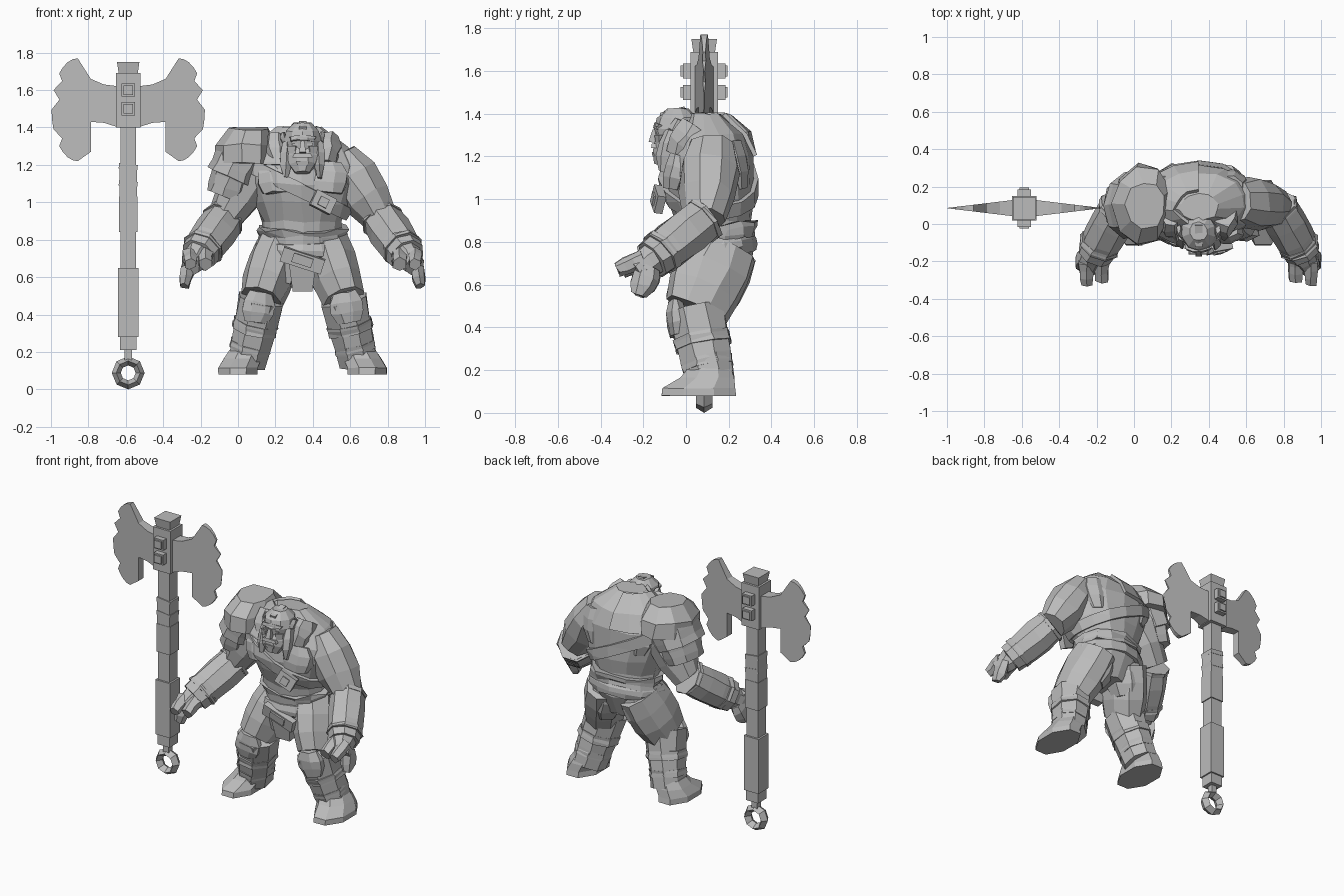
import bpy, bmesh, math, random
from mathutils import Vector, Matrix, Euler

random.seed(4)
if "Cube" in bpy.data.objects:
    bpy.data.objects.remove(bpy.data.objects["Cube"], do_unlink=True)

BODY = Vector((0.345, 0, 0))
AXE = Vector((-0.587, 0.085, 0))

grey = 0.5
stone = bpy.data.materials.new("stone_grey")
stone.use_nodes = True
stone.diffuse_color = (grey, grey, grey, 1)
stone.node_tree.nodes["Principled BSDF"].inputs["Base Color"].default_value = stone.diffuse_color


def finish(name, bm, origin):
    bmesh.ops.recalc_face_normals(bm, faces=bm.faces)
    mesh = bpy.data.meshes.new(name)
    bm.to_mesh(mesh)
    bm.free()
    mesh.materials.append(stone)
    obj = bpy.data.objects.new(name, mesh)
    obj.location = origin
    bpy.context.collection.objects.link(obj)
    return obj


def tube(name, path, radii, sides=8, side=1, flat=False, rough=0.004):
    """Loft faceted elliptical rings along a path; side -1 mirrors it, flat keeps rings level."""
    bm = bmesh.new()
    path = [Vector((side * x, y, z)) for x, y, z in path]
    loops = []
    for i, (centre, (wide, thick)) in enumerate(zip(path, radii)):
        following = path[min(i + 1, len(path) - 1)]
        previous = path[max(i - 1, 0)]
        along = Vector((0, 0, -1)) if flat else (following - previous).normalized()
        across = Vector((1, 0, 0))
        across = (across - along * across.dot(along)).normalized()
        deep = along.cross(across)
        loop = []
        for k in range(sides):
            turn = math.tau * (k + 0.5) / sides
            grow = 1 / math.cos(math.pi / sides)
            offset = across * wide * math.cos(turn) + deep * thick * math.sin(turn)
            chip = Vector([random.uniform(-rough, rough) for axis in centre])
            loop.append(bm.verts.new(centre + offset * grow + chip))
        loops.append(loop)
    for low, high in zip(loops, loops[1:]):
        for k in range(sides):
            bm.faces.new((low[k - 1], low[k], high[k], high[k - 1]))
    bm.faces.new(loops[0])
    bm.faces.new(loops[-1])
    return finish(name, bm, BODY)


def limb(name, start, end, first, last, deep=1, swell=0, side=1, sides=8, rough=0.005):
    """Straight part that tapers from one radius to another and swells in the middle."""
    start, end = Vector(start), Vector(end)
    path, radii = [], []
    for t in (0, 1 / 3, 2 / 3, 1):
        radius = first + (last - first) * t + swell * math.sin(math.pi * t)
        path.append(start.lerp(end, t))
        radii.append((radius, radius * deep))
    return tube(name, path, radii, sides, side, rough=rough)


def band(name, start, end, low, high, radius, deep, side):
    """Short collar around a stretch of a limb."""
    return limb(name, start.lerp(end, low), start.lerp(end, high), radius, radius, deep, side=side)


def box(name, centre, size, turn=(0, 0, 0), taper=1, origin=BODY):
    """Block whose lower end can be narrowed; turn is in degrees."""
    bm = bmesh.new()
    bmesh.ops.create_cube(bm, size=1)
    for v in bm.verts:
        if v.co.z < 0:
            v.co.x *= taper
            v.co.y *= taper
        v.co = Vector(a * b for a, b in zip(v.co, size))
    rotation = Euler([math.radians(angle) for angle in turn]).to_matrix().to_4x4()
    bm.transform(Matrix.Translation(centre) @ rotation)
    return finish(name, bm, origin)


def shell(name, source, cuts, thickness):
    """Layer worn on a part: its surface trimmed by planes and pushed outwards."""
    bm = bmesh.new()
    bm.from_mesh(source.data)
    for point, normal in cuts:
        bmesh.ops.bisect_plane(bm, geom=bm.verts[:] + bm.edges[:] + bm.faces[:],
                               plane_co=point, plane_no=normal, clear_outer=True)
    obj = finish(name, bm, BODY)
    modifier = obj.modifiers.new("thickness", "SOLIDIFY")
    modifier.thickness = thickness
    modifier.offset = 1


# Torso, from the groin up to the hunched shoulders
heights = (0.6, 0.75, 0.9, 1, 1.1, 1.2, 1.3, 1.4)
depths = (0.13, 0.14, 0.13, 0.11, 0.1, 0.11, 0.12, 0.09)
girths = ((0.1, 0.12), (0.21, 0.17), (0.21, 0.17), (0.26, 0.2),
          (0.3, 0.21), (0.31, 0.2), (0.24, 0.15), (0.1, 0.07))
torso = tube("torso", [(0, y, z) for y, z in zip(depths, heights)], girths,
             sides=14, flat=True, rough=0.008)

# Chest strap and shoulder hide
slope = Vector((1, 0, 2)).normalized()
middle = Vector((0, 0, 1.06))
half = slope * 0.035
shell("chest_strap", torso, [(middle + half, slope), (middle - half, -slope)], 0.022)
shell("shoulder_hide", torso, [((0, 0, 0), (1, 0, 0)), ((0, 0, 1.2), (0, 0, -1)),
                               ((0, 0, 1.39), (0, 0, 1))], 0.02)
tilt = (-8, 27, 10)
box("strap_buckle", (0.11, -0.13, 1), (0.12, 0.04, 0.09), tilt)
box("strap_pin", (0.11, -0.145, 1), (0.05, 0.03, 0.05), tilt)

# Waist, belt and loincloth
limb("waist_wrap", (0, 0.15, 0.8), (0, 0.14, 0.87), 0.23, 0.24, deep=0.78, sides=14, rough=0.012)
limb("belt", (0, 0.15, 0.72), (0, 0.13, 0.81), 0.23, 0.23, deep=0.77, swell=0.02, sides=14)
tilt = (10, 18, 0)
box("belt_buckle", (0, -0.05, 0.69), (0.23, 0.04, 0.08), tilt)
box("belt_buckle_plate", (0, -0.07, 0.69), (0.11, 0.02, 0.05), tilt)
box("loincloth", (0, 0, 0.61), (0.15, 0.07, 0.17), (8, 0, 0), taper=0.7)
box("loincloth_flap", (-0.07, 0, 0.64), (0.08, 0.06, 0.14), tilt, taper=0.7)

# Head and face
tube("head", [(0, -0.04, z) for z in (1.2, 1.26, 1.33, 1.38, 1.425)],
     [(r, r * 1.05) for r in (0.07, 0.09, 0.097, 0.085, 0.045)], sides=10, flat=True)
limb("neck", (0, 0.08, 1.16), (0, 0.03, 1.34), 0.13, 0.09)
limb("beard", (0, -0.08, 1.28), (0, -0.12, 1.16), 0.08, 0.04, deep=0.7, swell=0.02)
limb("brow", (0, -0.12, 1.35), (0, -0.13, 1.325), 0.07, 0.06, deep=0.4)
box("nose", (0, -0.15, 1.295), (0.035, 0.04, 0.06), (170, 0, 0), taper=0.6)
box("moustache", (0, -0.145, 1.25), (0.09, 0.03, 0.02), taper=1.2)
box("lower_lip", (0, -0.145, 1.21), (0.07, 0.03, 0.02), taper=0.8)
box("hair_crest", (0, -0.06, 1.4), (0.04, 0.12, 0.04), (15, 0, 0))

# Joints of the left side; the right side mirrors them
shoulder = Vector((0.2, 0.12, 1.25))
elbow = Vector((0.42, 0.09, 0.91))
wrist = Vector((0.56, -0.16, 0.715))
knuckles = Vector((0.6, -0.24, 0.66))
hip = Vector((0.12, 0.17, 0.77))
knee = Vector((0.22, 0.045, 0.48))
ankle = Vector((0.3, 0.12, 0.14))

for s, label in ((1, "left_"), (-1, "right_")):
    # Side features of the head and trunk
    box(label + "eye", (s * 0.04, -0.13, 1.31), (0.03, 0.02, 0.01))
    box(label + "cheek", (s * 0.05, -0.115, 1.28), (0.05, 0.05, 0.04), (0, 0, s * 25), taper=0.8)
    limb(label + "ear", (0.09, -0.05, 1.3), (0.105, -0.03, 1.37), 0.01, 0.01, 2, 0.006, s, 6)
    limb(label + "sideburn", (0.085, -0.06, 1.32), (0.09, -0.11, 1.13), 0.02, 0.01, 1.5, 0.015, s, 6)
    limb(label + "collar_fur", (0.14, 0.06, 1.33), (0.13, -0.04, 1.2), 0.06, 0.04, 1.3, 0.015, s, 7, 0.01)
    limb(label + "chest_muscle", (0.13, -0.03, 1.21), (0.12, -0.06, 1.05), 0.08, 0.09, 0.5, 0.03, s)
    limb(label + "shoulder_blade", (0.15, 0.2, 1.27), (0.14, 0.24, 1.05), 0.09, 0.07, 0.6, 0.03, s)

    # Arm and bracer
    limb(label + "upper_arm", shoulder, elbow, 0.1, 0.09, 1.05, 0.03, s, 9, 0.01)
    limb(label + "bracer", elbow, wrist, 0.1, 0.09, swell=0.01, side=s)
    band(label + "bracer_elbow_rim", elbow, wrist, 0, 0.08, 0.107, 1, s)
    band(label + "bracer_wrist_rim", elbow, wrist, 0.75, 0.85, 0.104, 1, s)

    # Hand with a thumb, a pointing finger and a curled group of fingers
    limb(label + "palm", wrist, knuckles, 0.07, 0.05, 1.1, side=s)
    limb(label + "index_finger", (0.6, -0.2, 0.72), (0.6, -0.32, 0.67), 0.04, 0.03, side=s, sides=6)
    limb(label + "lower_fingers", (0.61, -0.17, 0.68), (0.63, -0.22, 0.55), 0.03, 0.02, 1.6, 0.01, s, 6)
    limb(label + "thumb", (0.52, -0.17, 0.73), (0.52, -0.3, 0.67), 0.04, 0.035, side=s, sides=6)

    # Leg and boot
    limb(label + "thigh", hip, knee, 0.12, 0.11, 1.3, 0.015, s, 9)
    limb(label + "buttock", (0.11, 0.18, 0.76), (0.16, 0.15, 0.55), 0.1, 0.09, 1, 0.03, s)
    limb(label + "boot", knee, ankle, 0.12, 0.1, 1.1, side=s)
    band(label + "boot_band", knee, ankle, 0.35, 0.5, 0.118, 1.1, s)
    band(label + "ankle_band", knee, ankle, 0.68, 0.8, 0.108, 1.1, s)
    limb(label + "knee_guard", (0.22, -0.05, 0.52), (0.25, -0.04, 0.36), 0.06, 0.06, 0.5, 0.03, s)

    # Foot, flat underneath with a rounded instep
    tube(label + "foot", [(0.345, 0.06, 0.08), (0.345, 0.06, 0.115), (0.32, 0.1, 0.165), (0.3, 0.11, 0.21)],
         [(0.105, 0.175), (0.105, 0.17), (0.1, 0.125), (0.09, 0.1)], side=s, flat=True, rough=0.001)

# Layered shoulder armour on the right arm
tube("shoulder_guard_top", [(0.3, 0.1, 1.21), (0.3, 0.1, 1.31), (0.28, 0.1, 1.395)],
     [(0.15, 0.21), (0.15, 0.2), (0.1, 0.12)], sides=9, side=-1, flat=True, rough=0.01)
limb("shoulder_guard_middle", (0.32, 0.1, 1.26), (0.38, 0.1, 1.13), 0.13, 0.13, 1.3, side=-1, sides=9)
limb("shoulder_guard_lower", (0.36, 0.1, 1.16), (0.41, 0.1, 1.03), 0.12, 0.1, 1.3, side=-1, sides=9)

# Axe shaft pieces: name, bottom, top, width
for name, low, high, width in (
        ("link", 0.15, 0.22, 0.04), ("butt", 0.21, 0.3, 0.09), ("grip", 0.28, 0.65, 0.11),
        ("shaft", 0.6, 1.4, 0.085), ("wrap_low", 0.84, 1.03, 0.1), ("wrap_high", 1, 1.19, 0.095),
        ("head_block", 1.4, 1.69, 0.13)):
    box("axe_" + name, (0, 0, (low + high) / 2), (width, width, high - low), origin=AXE)
for z in (1.1, 1.19):
    box("axe_wrap_edge", (0, 0, z), (0.1, 0.1, 0.03), (0, 7, 0), origin=AXE)
box("axe_cap", (0, 0, 1.72), (0.12, 0.12, 0.06), taper=0.85, origin=AXE)
for z in (1.5, 1.6):
    box("axe_bolt_base", (0, 0, z), (0.07, 0.2, 0.07), origin=AXE)
    box("axe_bolt", (0, 0, z), (0.05, 0.22, 0.05), origin=AXE)

# Axe blades: an arc with chips, thinning from the shaft to the cutting edge
outline = [(0.2, 1.43), (0.13, 1.425), (0.05, 1.4), (0.05, 1.62), (0.13, 1.63), (0.2, 1.66)]
steps = 16
for k in range(steps + 1):
    angle = math.pi * (0.5 - k / steps)
    reach = 0.1 if k in (5, 7, 11) else 0.14
    outline.append((0.27 + reach * math.cos(angle), 1.495 + 0.275 * math.sin(angle)))
outline.append((0.2, 1.27))
for s, label in ((1, "inner"), (-1, "outer")):
    bm = bmesh.new()
    front, back = [[bm.verts.new((s * x, y * (0.42 - x), z)) for x, z in outline] for y in (-0.12, 0.12)]
    for k in range(len(outline)):
        bm.faces.new((front[k - 1], front[k], back[k], back[k - 1]))
    caps = [bm.faces.new(front), bm.faces.new(back)]
    bm.normal_update()
    bmesh.ops.triangulate(bm, faces=caps, ngon_method="EAR_CLIP")
    finish("axe_blade_" + label, bm, AXE)

# Pommel ring
bpy.ops.mesh.primitive_torus_add(major_segments=8, minor_segments=4, major_radius=0.064, minor_radius=0.024,
                                 location=AXE + Vector((0, 0, 0.088)), rotation=(math.pi / 2, 0, 0))
ring = bpy.context.object
ring.name = "axe_pommel_ring"
ring.scale.z = 1.6
ring.data.materials.append(stone)
